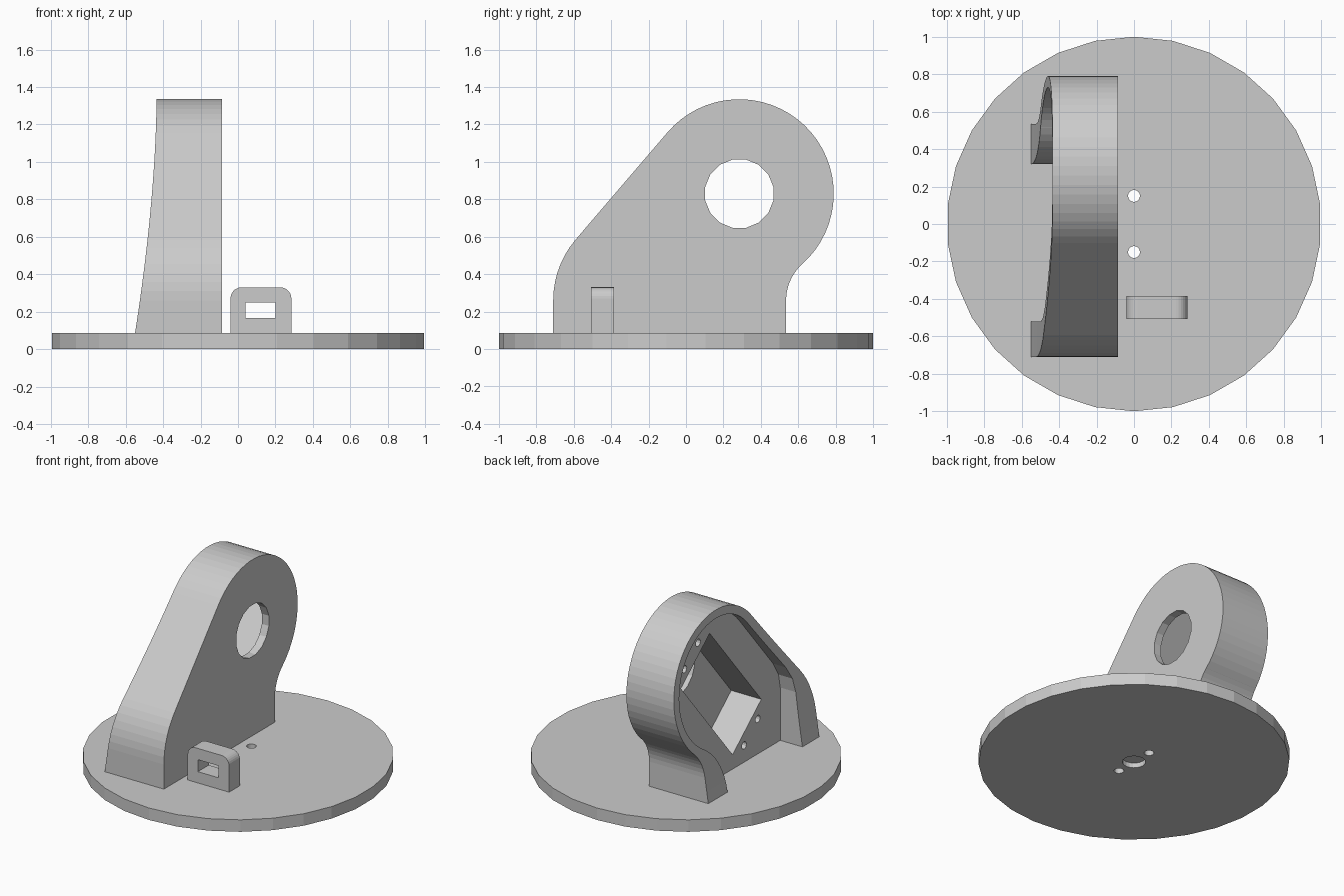
import bpy
import bmesh
from math import sin, cos, radians

cube = bpy.data.objects.get("Cube")
if cube:
    bpy.data.objects.remove(cube, do_unlink=True)

grey = bpy.data.materials.new("grey_plastic")
grey.use_nodes = True
grey.diffuse_color = (0.6, 0.6, 0.6, 1)
grey.node_tree.nodes["Principled BSDF"].inputs["Base Color"].default_value = (0.6, 0.6, 0.6, 1)

TOP = 0.085            # upper surface of the base
HUB = (0.285, 0.83)    # shaft centre in the y-z plane


def arc(centre, r, start, end, n):
    """Points on an arc, angles in degrees."""
    steps = [radians(start + (end - start) * i / n) for i in range(n + 1)]
    return [(centre[0] + r * cos(a), centre[1] + r * sin(a)) for a in steps]


def ring(centre, r, n, start=0):
    return arc(centre, r, start, start + 360, n)[:-1]


def prism(name, outline, axis, low, high):
    """Extrude a flat outline along one axis."""
    place = {"x": lambda u, v, t: (t, u, v),
             "y": lambda u, v, t: (u, t, v),
             "z": lambda u, v, t: (u, v, t)}[axis]
    bm = bmesh.new()
    ends = [[bm.verts.new(place(u, v, t)) for u, v in outline] for t in (low, high)]
    bm.faces.new(ends[0])
    bm.faces.new(ends[1])
    n = len(outline)
    for i in range(n):
        j = (i + 1) % n
        bm.faces.new((ends[0][i], ends[0][j], ends[1][j], ends[1][i]))
    bmesh.ops.recalc_face_normals(bm, faces=bm.faces)
    mesh = bpy.data.meshes.new(name)
    bm.to_mesh(mesh)
    bm.free()
    mesh.materials.append(grey)
    ob = bpy.data.objects.new(name, mesh)
    bpy.context.collection.objects.link(ob)
    return ob


def carve(ob, cutters):
    """Subtract the cutters one after another, then delete them."""
    for cutter in cutters:
        cutter.hide_render = True
        mod = ob.modifiers.new("cut", "BOOLEAN")
        mod.operation = "DIFFERENCE"
        mod.solver = "EXACT"
        mod.object = cutter
    bpy.context.view_layer.update()
    graph = bpy.context.evaluated_depsgraph_get()
    mesh = bpy.data.meshes.new_from_object(ob.evaluated_get(graph))
    ob.modifiers.clear()
    ob.data = mesh
    for cutter in cutters:
        bpy.data.objects.remove(cutter, do_unlink=True)


# Round base with two through holes and a blind hole underneath
base = prism("base", ring((0, 0), 1, 30, 90), "z", 0, TOP)
cuts = [prism("screw_cut", ring((0, y), 0.032, 16), "z", -1, 1) for y in (-0.15, 0.15)]
cuts.append(prism("centre_cut", ring((0, 0), 0.075, 20), "z", -1, 0.035))
carve(base, cuts)

# Bracket outline: straight feet, leaning back edge, round head, curved neck
outer = [(-0.71, TOP)]
outer += arc((-0.21, 0.26), 0.5, 180, 140, 7)
outer += arc(HUB, 0.505, 140, -48, 32)
outer += arc((0.795, 0.26), 0.26, 132, 180, 7)
outer += [(0.535, TOP)]
bracket = prism("bracket", outer, "x", -0.7, -0.085)

# Curved open side of the bracket
flare = []
for i in range(17):
    s = i / 16
    flare.append((-0.435 - 0.115 * s ** 1.7, 1.335 - 1.25 * s))
flare = [(-1, 1.5), (-0.435, 1.5)] + flare + [(-0.56, -0.1), (-1, -0.1)]

# Hollow behind the rim
hollow = [(-0.52, 0), (-0.52, 0.46), (-0.50, 0.56), (-0.44, 0.66)]
hollow += arc(HUB, 0.445, 140, -58.6, 34)
hollow += arc((0.73, 0.1), 0.41, 121.4, 180, 9)
hollow += [(0.32, 0)]

# Slanted motor pocket and its four blind screw holes
along = (0.643, 0.766)
across = (0.766, -0.643)


def slanted(u, v):
    return (0.143 + u * along[0] + v * across[0], 0.667 + u * along[1] + v * across[1])


pocket = [slanted(u, v) for u, v in ((-0.45, -0.21), (0.45, -0.21), (0.45, 0.21), (-0.45, 0.21))]
cuts = [prism("flare_cut", flare, "y", -2, 2),
        prism("hollow_cut", hollow, "x", -1, -0.376),
        prism("pocket_cut", pocket, "x", -0.5, -0.14),
        prism("shaft_cut", ring(HUB, 0.186, 16, 11.25), "x", -0.3, 0.2)]
for u in (-0.52, 0.52):
    for v in (-0.1, 0.1):
        cuts.append(prism("mount_cut", ring(slanted(u, v), 0.026, 12), "x", -0.5, -0.17))
carve(bracket, cuts)

# Small cable loop with rounded top corners and a window
loop = [(-0.04, TOP), (0.285, TOP)]
loop += arc((0.225, 0.27), 0.06, 0, 90, 7)
loop += arc((0.02, 0.27), 0.06, 90, 180, 7)
cable_loop = prism("cable_loop", loop, "y", -0.507, -0.385)
window = [(0.04, 0.165), (0.2, 0.165), (0.2, 0.25), (0.04, 0.25)]
carve(cable_loop, [prism("window_cut", window, "y", -1, 0)])
